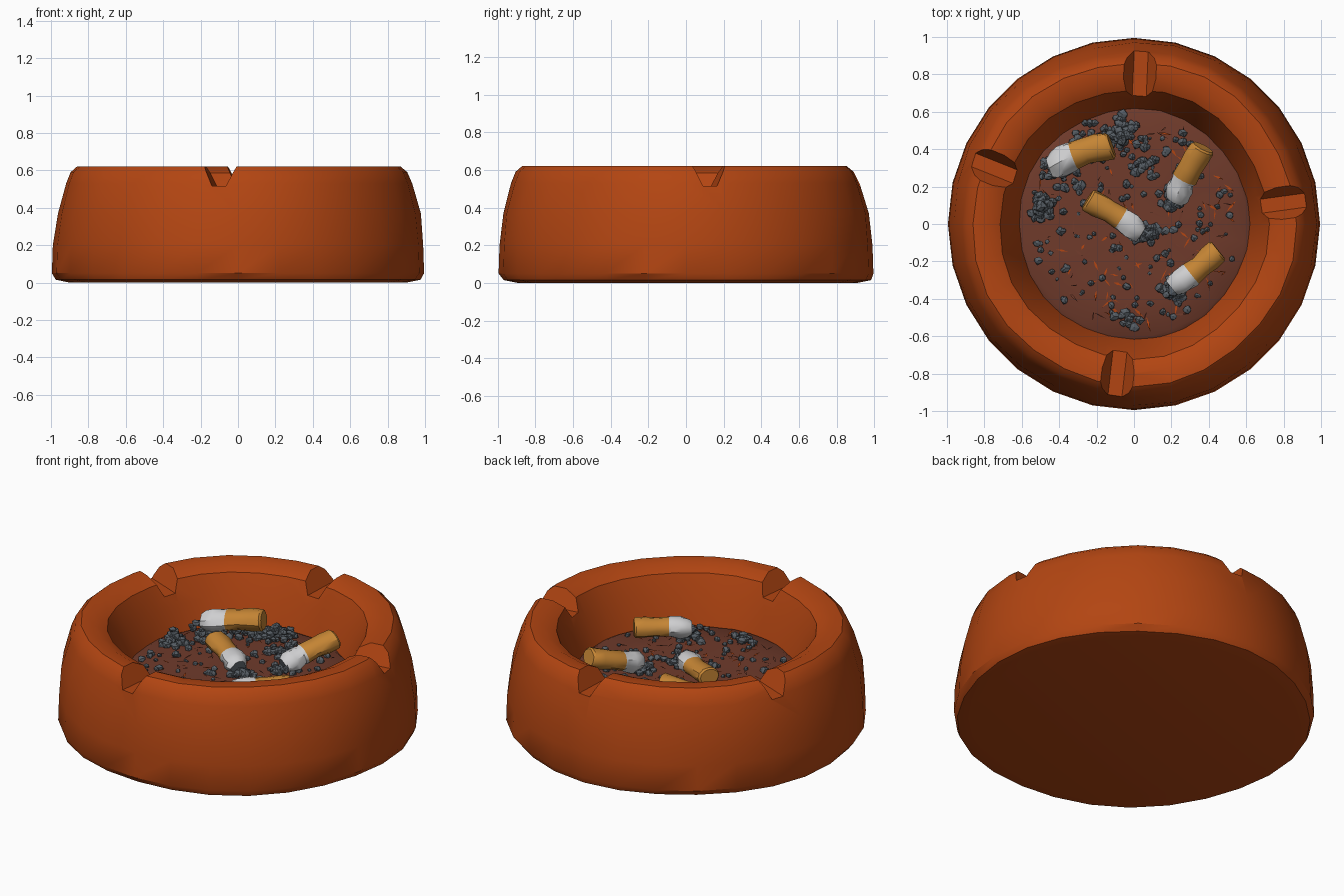
import bpy, bmesh, math, random
from mathutils import Vector, Matrix

if "Cube" in bpy.data.objects:
    bpy.data.objects.remove(bpy.data.objects["Cube"])
random.seed(4)
R = random.uniform

def mat(name, c):
    m = bpy.data.materials.new(name)
    m.diffuse_color = (*c, 1)
    m.use_nodes = True
    m.node_tree.nodes["Principled BSDF"].inputs["Base Color"].default_value = m.diffuse_color
    return m

CLAY = mat("terracotta", (0.45, 0.060, 0.006))
SOOT = mat("sooty brown", (0.16, 0.043, 0.024))
ASH = mat("ash grey", (0.095, 0.112, 0.13))
PAPER = mat("white paper", (0.62, 0.62, 0.63))
FILTER = mat("filter tan", (0.56, 0.235, 0.035))

def make(name, bm, *mats):
    bmesh.ops.recalc_face_normals(bm, faces=bm.faces)
    me = bpy.data.meshes.new(name)
    bm.to_mesh(me)
    bm.free()
    for m in mats:
        me.materials.append(m)
    ob = bpy.data.objects.new(name, me)
    bpy.context.collection.objects.link(ob)
    return ob

def smooth(ob, angle):
    bpy.ops.object.select_all(action='DESELECT')
    ob.select_set(True)
    bpy.context.view_layer.objects.active = ob
    bpy.ops.object.shade_smooth_by_angle(angle=math.radians(angle))

def skin(bm, rings):
    """Bridge successive vertex rings, return the new faces per band."""
    bands = []
    for a, b in zip(rings, rings[1:]):
        n = len(a)
        bands.append([bm.faces.new((a[i], a[(i+1) % n], b[(i+1) % n], b[i])) for i in range(n)])
    return bands

# bowl: turned profile, slightly uneven by hand
profile = [(0.90, 0.0), (0.975, 0.015), (0.995, 0.05), (0.99, 0.20), (0.97, 0.37), (0.925, 0.53),
           (0.90, 0.59), (0.865, 0.62), (0.79, 0.62), (0.72, 0.585), (0.665, 0.46), (0.615, 0.30)]
N = 28
bm = bmesh.new()
rings = []
for r, z in profile:
    ring = []
    for i in range(N):
        a = 2 * math.pi * i / N
        k = r * (1 + (0.008 * math.sin(5 * a + 4 * z) if r < 0.98 else 0))
        ring.append(bm.verts.new((k * math.cos(a), k * math.sin(a), z)))
    rings.append(ring)
skin(bm, rings)
bm.faces.new(rings[0])
bm.faces.new(rings[-1])
bowl = make("bowl", bm, CLAY)

# four tapered rests cut across the rim
for x, y in ((-0.10, -0.88), (0.88, 0.12), (0.04, 0.9), (-0.82, 0.33)):
    ang = math.atan2(y, x)
    bm = bmesh.new()
    rings = []
    for d, s in ((0.5, 1.0), (1.15, 1.0)):
        rings.append([bm.verts.new((d, w * s, z)) for w, z in
                      ((-0.035, 0.515), (0.04, 0.515), (0.115, 0.67), (-0.105, 0.67))])
    skin(bm, rings)
    bm.faces.new(rings[0])
    bm.faces.new(rings[1])
    bmesh.ops.rotate(bm, verts=bm.verts, cent=(0, 0, 0), matrix=Matrix.Rotation(ang, 3, 'Z'))
    cutter = make("rest_cutter", bm, CLAY)
    cutter.hide_render = True
    mod = bowl.modifiers.new("rest", 'BOOLEAN')
    mod.operation, mod.solver, mod.object = 'DIFFERENCE', 'EXACT', cutter
    bpy.context.view_layer.objects.active = bowl
    bpy.ops.object.modifier_apply(modifier=mod.name)
    bpy.data.objects.remove(cutter)
smooth(bowl, 35)

# sooty bed with a ragged edge
bm = bmesh.new()
rings = []
for r, z in ((0.632, 0.30), (0.60, 0.318), (0.40, 0.322), (0.2, 0.322)):
    rings.append([bm.verts.new((r * math.cos(a) * k, r * math.sin(a) * k, z + R(-0.003, 0.003)))
                  for a, k in ((2 * math.pi * i / 40, R(0.985, 1.012)) for i in range(40))])
skin(bm, rings)
bm.faces.new(rings[-1])
smooth(make("ash_bed", bm, SOOT), 40)

# thin splinters lying on the bed, clay and soot coloured
bm = bmesh.new()
for i in range(150):
    r, a = 0.55 * math.sqrt(R(0, 1)), R(0, 6.28)
    c = Vector((r * math.cos(a), r * math.sin(a), 0.328))
    t = R(0, 6.28)
    u = Vector((math.cos(t), math.sin(t), R(-0.1, 0.1))) * R(0.015, 0.045)
    v = Vector((-math.sin(t), math.cos(t), 0)) * R(0.003, 0.007)
    f = bm.faces.new([bm.verts.new(p) for p in (c - u, c + v, c + u, c - v)])
    f.material_index = i % 2
make("splinters", bm, CLAY, SOOT)

# ash crumbs: scattered plus heaps
def crumb(bm, p, s):
    vs = bmesh.ops.create_icosphere(bm, subdivisions=1, radius=s)['verts']
    for v in vs:
        v.co = Vector((v.co.x * R(0.7, 1.2), v.co.y * R(0.7, 1.2), v.co.z * R(0.6, 1))) + Vector(p)

bm = bmesh.new()
for i in range(150):
    r, a = 0.56 * math.sqrt(R(0, 1)), R(0, 6.28)
    s = R(0.009, 0.027)
    crumb(bm, (r * math.cos(a), r * math.sin(a), 0.32 + s * 0.5), s)
make("ash_crumbs", bm, ASH)

heaps = (  # x, y, spread, height, count
    (-0.06, 0.46, 0.13, 0.08, 55), (-0.22, 0.43, 0.12, 0.04, 30), (-0.36, 0.27, 0.10, 0.03, 26),
    (-0.50, 0.09, 0.07, 0.09, 34), (0.08, -0.05, 0.06, 0.05, 26), (0.21, -0.36, 0.08, 0.06, 30),
    (0.19, 0.14, 0.06, 0.03, 18), (0.07, 0.33, 0.13, 0.02, 18), (-0.05, -0.5, 0.1, 0.02, 10))
bm = bmesh.new()
for x, y, w, h, n in heaps:
    for _ in range(n):
        r, a = w * R(0, 1), R(0, 6.28)
        crumb(bm, (x + r * math.cos(a), y + r * math.sin(a), 0.325 + h * (1 - r / w) * R(0.2, 1)), R(0.016, 0.032))
make("ash_heaps", bm, ASH)

# stubbed butts: filter end to burnt end, crumpled paper and charred tip
def butt(i, start, end, rad, bend):
    p, q = Vector(start), Vector(end)
    d = q - p
    side = d.cross(Vector((0, 0, 1))).normalized()
    up = side.cross(d).normalized()
    bm = bmesh.new()
    rings = []
    ts = (0, 0.03, 0.2, 0.4, 0.6, 0.64, 0.8, 0.92, 1.0)
    ks = (0.85, 1, 1.02, 0.93, 1, 0.97, 1.08, 0.95, 0.7)
    for t, k in zip(ts, ks):
        c = p + d * t + side * bend * math.sin(math.pi * t)
        j = 0.04 if t < 0.62 else 0.13
        rings.append([bm.verts.new(c + (side * math.cos(a) * 1.1 + up * math.sin(a) * 0.9)
                                   * rad * k * (1 + R(-j, j)))
                      for a in (2 * math.pi * s / 12 for s in range(12))])
    for n, band in enumerate(skin(bm, rings)):
        for f in band:
            f.material_index = 0 if n < 4 else 1
    bm.faces.new(rings[0]).material_index = 0
    bm.faces.new(rings[-1]).material_index = 2
    smooth(make(f"butt_{i}", bm, FILTER, PAPER, ASH), 35)
    bm = bmesh.new()
    for _ in range(9):
        crumb(bm, q + Vector((R(-1, 1), R(-1, 1), R(-1, 0.4))) * rad * 0.7, R(0.016, 0.028))
    make(f"burnt_tip_{i}", bm, ASH)

butt(1, (-0.12, 0.42, 0.435), (-0.45, 0.30, 0.385), 0.068, 0.02)
butt(2, (0.37, 0.41, 0.46), (0.22, 0.12, 0.365), 0.062, 0.012)
butt(3, (-0.25, 0.13, 0.40), (0.04, -0.05, 0.37), 0.058, -0.01)
butt(4, (0.45, -0.14, 0.41), (0.20, -0.34, 0.40), 0.06, -0.01)
